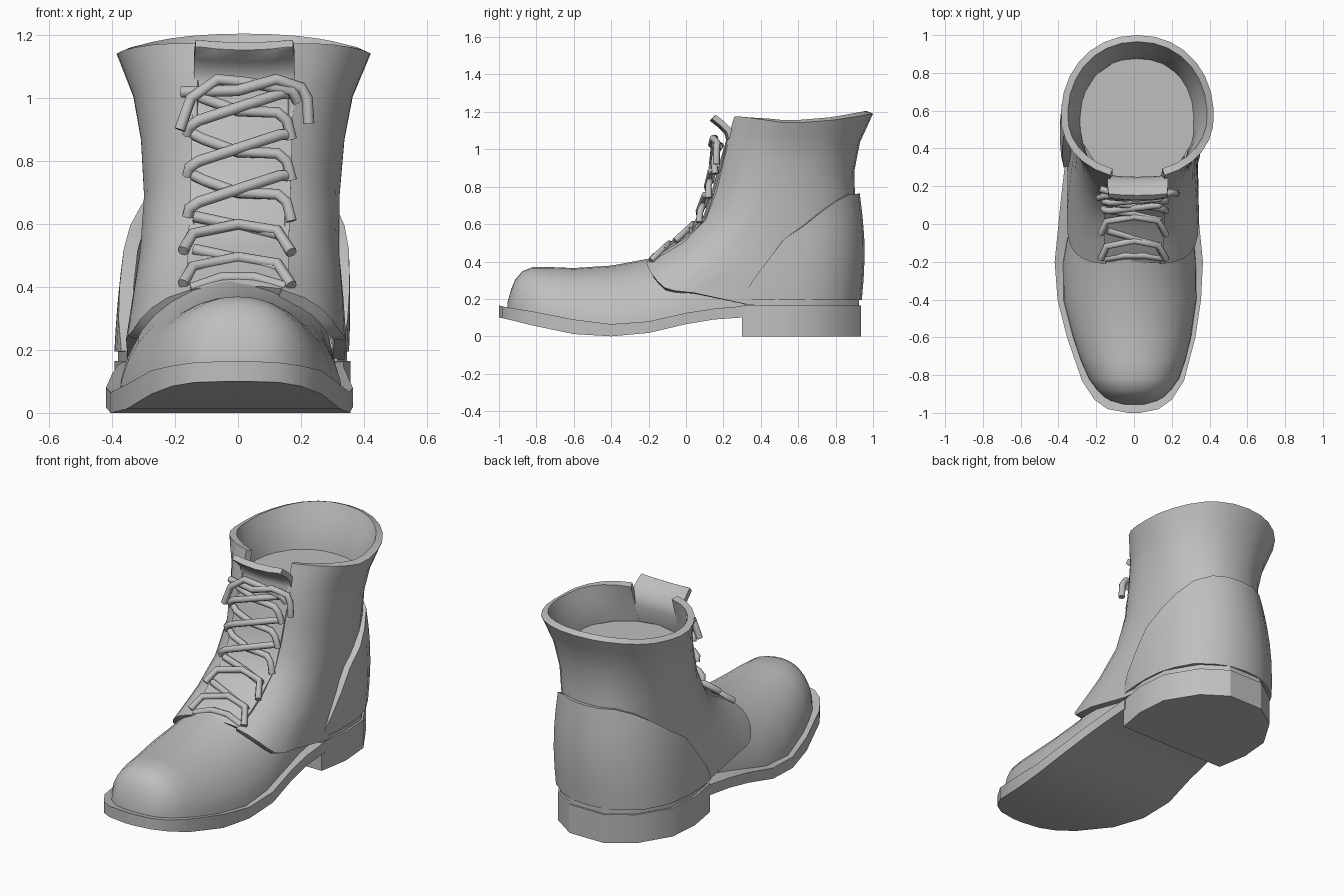
import bpy, bmesh, math
from math import sin, cos, pi, radians

if "Cube" in bpy.data.objects:
    bpy.data.objects.remove(bpy.data.objects["Cube"])

leather = bpy.data.materials.new("plain_grey")
leather.diffuse_color = (0.52, 0.52, 0.52, 1)
leather.use_nodes = True
leather.node_tree.nodes["Principled BSDF"].inputs["Base Color"].default_value = leather.diffuse_color


def interp(table, v):
    """Piecewise-linear lookup; rows are (key, value, value...)."""
    if v <= table[0][0]:
        return table[0][1:]
    for a, b in zip(table, table[1:]):
        if v <= b[0]:
            k = (v - a[0]) / (b[0] - a[0])
            return tuple(p + (q - p) * k for p, q in zip(a[1:], b[1:]))
    return table[-1][1:]


def spow(v, e):
    return math.copysign(abs(v) ** e, v)


def finish(ob, angle):
    ob.data.materials.append(leather)
    bpy.context.view_layer.objects.active = ob
    ob.select_set(True)
    for m in list(ob.modifiers):
        bpy.ops.object.modifier_apply(modifier=m.name)
    bpy.ops.object.shade_smooth_by_angle(angle=radians(angle))
    ob.select_set(False)


def loft(name, rows, closed=True, thick=0, angle=40):
    """Skin rows of points; closed rows are capped, open ones get thickness."""
    bm = bmesh.new()
    g = [[bm.verts.new(p) for p in r] for r in rows]
    n = len(g[0])
    for a, b in zip(g, g[1:]):
        for i in range(n if closed else n - 1):
            j = (i + 1) % n
            bm.faces.new((a[i], a[j], b[j], b[i]))
    if closed:
        bm.faces.new(g[0])
        bm.faces.new(g[-1])
        bmesh.ops.recalc_face_normals(bm, faces=bm.faces)
    me = bpy.data.meshes.new(name)
    bm.to_mesh(me)
    bm.free()
    ob = bpy.data.objects.new(name, me)
    bpy.context.collection.objects.link(ob)
    if thick:
        m = ob.modifiers.new("thickness", 'SOLIDIFY')
        m.thickness, m.offset = thick, -1
    finish(ob, angle)
    return ob


# Sole: y, left x, right x, bottom z, top z
sole = [(-1.0, -.03, .03, .10, .165), (-.98, -.14, .13, .097, .16), (-.93, -.21, .2, .085, .15),
        (-.83, -.275, .265, .06, .135), (-.6, -.355, .325, .012, .09), (-.4, -.405, .355, .0, .065),
        (-.2, -.42, .365, .018, .08), (0, -.40, .345, .065, .125), (.15, -.385, .335, .09, .148),
        (.32, -.365, .335, .102, .163)]
loft("sole", [[(l, y, b), (r, y, b), (r, y, t), (l, y, t)] for y, l, r, b, t in sole], angle=30)

# Heel block and the thin seat above it
half = [(.345, .3), (.375, .48), (.36, .66), (.25, .84), (.11, .935)]
heel = half + [(-x, y) for x, y in reversed(half)]


def heel_slab(name, k, z0, z1):
    loft(name, [[(-.018 + x * k, .6 + (y - .6) * k, z) for x, y in heel] for z in (z0, z1)], angle=30)


heel_slab("heel", 1, 0, .165)
heel_slab("heel_seat", .97, .16, .205)

# Vamp and toe: y, centre x, half width, base z, top z, roundness
vamp = [(-.955, 0, .06, .13, .18, .9), (-.935, 0, .125, .125, .25, .9), (-.915, 0, .16, .12, .3, .9),
        (-.875, 0, .2, .11, .348, .9), (-.82, 0, .24, .10, .37, .92), (-.72, -.005, .28, .08, .37, .95),
        (-.6, -.01, .315, .06, .365, .98), (-.4, -.022, .355, .04, .378, 1.03),
        (-.2, -.024, .355, .04, .415, 1.05), (-.1, -.02, .342, .06, .45, 1.05),
        (0, -.012, .325, .09, .485, 1), (.15, 0, .29, .12, .53, 1), (.5, 0, .26, .13, .5, 1)]
loft("vamp", [[(c + w * spow(cos(a), e), y, b + (t - b) * spow(sin(a), e))
               for a in (pi * i / 16 for i in range(17))] for y, c, w, b, t, e in vamp], angle=50)

# Shaft with lacing gap: t, front y, mid y, back y, half width, centre x, front and back roundness
rings = [(0, -.215, .08, .9, .35, -.006, .52, .75), (.15, -.02, .2, .905, .335, 0, .68, .78),
         (.3, .085, .33, .905, .318, .005, .8, .8), (.5, .135, .45, .905, .312, .012, .85, .85),
         (.7, .17, .5, .9, .325, .015, .88, .88), (.85, .2, .54, .93, .35, .016, .9, .9),
         (1, .24, .57, 1.0, .405, .018, .95, .95)]
flap_edge = [(-.22, .41), (-.195, .35), (-.13, .265), (0, .225), (.1, .245), (.2, .245), (.27, .22), (.3, .17)]
rim_edge = [(.25, 1.175), (.3, 1.175), (.55, 1.138), (.8, 1.157), (1, 1.19)]
COLS, GAP = 26, .145


def ring(t):
    f, m, b, w, c, e0, e1 = interp(rings, t)
    a0 = math.asin((GAP / w) ** (1 / e0))
    pts = []
    for i in range(COLS + 1):
        a = a0 + (2 * pi - 2 * a0) * i / COLS
        e, reach = (e0, m - f) if cos(a) > 0 else (e1, b - m)
        pts.append((c + w * spow(sin(a), e), m - reach * spow(cos(a), e)))
    return pts


low = [interp(flap_edge, p[1])[0] for p in ring(0)]
high = [interp(rim_edge, p[1])[0] for p in ring(1)]
loft("shaft", [[(x, y, low[i] + (high[i] - low[i]) * t) for i, (x, y) in enumerate(ring(t))]
               for t in (0, .07, .15, .22, .3, .4, .5, .6, .7, .78, .85, .93, 1)],
     closed=False, thick=.038, angle=50)

# Inner floor of the shaft
loft("insole_floor", [[(.018 + .313 * cos(2 * pi * i / 16), .555 + .33 * sin(2 * pi * i / 16), z)
                       for i in range(16)] for z in (.94, .955)])

# Heel counter wrapped round the back
counter_top = [(.3, .205), (.36, .3), (.53, .52), (.7, .65), (.87, .76), (1, .765)]
outline = [(.352, .3), (.366, .36), (.372, .44), (.373, .53), (.363, .63), (.335, .72),
           (.28, .82), (.19, .89), (.1, .93), (0, .94)]
outline += [(-x, y) for x, y in reversed(outline[:-1])]
rows = []
for k in range(6):
    row = []
    for x, y in outline:
        z = .195 + (interp(counter_top, y)[0] - .195) * k / 5
        h = (z - .195) / .56
        row.append((-.02 + .025 * h + x * (1 - .12 * h * h), y + .02 * sin(pi * h) * (y > .6) - .01 * h, z))
    rows.append(row)
loft("heel_counter", rows, closed=False, thick=.045, angle=50)

# Tongue: y, z, half width, centre x
tongue = [(-.21, .405, .15, 0), (-.12, .47, .16, 0), (-.015, .535, .16, 0), (.09, .63, .16, .005),
          (.145, .8, .16, .01), (.185, .95, .16, .015), (.215, 1.05, .16, .02), (.205, 1.085, .16, .02),
          (.175, 1.115, .16, .02), (.13, 1.15, .155, .02), (.127, 1.153, .14, .02)]
rows = []
for i, (y, z, w, c) in enumerate(tongue):
    p, q = tongue[max(i - 1, 0)], tongue[min(i + 1, len(tongue) - 1)]
    dy, dz = q[0] - p[0], q[1] - p[1]
    d = math.hypot(dy, dz)
    ny, nz = dz / d, -dy / d        # inward normal
    prof = [(s, .015 * s * s) for s in (-1, -.6, 0, .6, 1)] + [(s, .035 + .01 * s * s) for s in (1, .6, 0, -.6, -1)]
    rows.append([(c + w * s, y + ny * o, z + nz * o) for s, o in prof])
loft("tongue", rows, angle=45)

# Laces: round tubes lying just in front of the lacing gap
lace_y = [(.36, -.21), (.42, -.18), (.5, -.07), (.6, .05), (.7, .095), (.8, .125), (.93, .155), (1.06, .17)]


def lace(name, pts):
    """Points are (x, z, extra forward offset)."""
    cu = bpy.data.curves.new(name, 'CURVE')
    cu.dimensions = '3D'
    cu.bevel_depth, cu.bevel_resolution, cu.use_fill_caps = .018, 2, True
    s = cu.splines.new('POLY')
    s.points.add(len(pts) - 1)
    for pt, (x, z, o) in zip(s.points, pts):
        pt.co = (x, interp(lace_y, z)[0] - o, z, 1)
    tmp = bpy.data.objects.new(name, cu)
    bpy.context.collection.objects.link(tmp)
    me = bpy.data.meshes.new_from_object(tmp.evaluated_get(bpy.context.evaluated_depsgraph_get()))
    bpy.data.objects.remove(tmp)
    ob = bpy.data.objects.new(name, me)
    bpy.context.collection.objects.link(ob)
    me.materials.clear()
    finish(ob, 65)


# Upper crossings repeat; the lower two sit flatter over the instep
for i, z in enumerate((.625, .755, .885)):
    lace(f"lace_rising_{i + 1}", [(-.16, z, -.02), (-.155, z + .025, .0), (-.125, z + .045, .012),
                                  (.135, z + .13, .012), (.165, z + .13, -.02)])
    lace(f"lace_falling_{i + 1}", [(-.14, z + .13, -.015), (-.11, z + .115, .0), (0, z + .075, -.002),
                                   (.125, z + .07, .005), (.155, z + .045, .005), (.17, z - .015, -.015)])
for i, z in enumerate((.41, .515)):
    lace(f"lace_instep_bar_{i + 1}", [(-.175, z, 0), (-.145, z + .055, .0), (0, z + .085, .012),
                                      (.125, z + .065, .008), (.17, z - .005, 0)])
    lace(f"lace_instep_cross_{i + 1}", [(-.14, z + .11, -.01), (0, z + .08, -.01), (.14, z + .05, -.01)])
lace("lace_bottom", [(-.15, .395, -.01), (-.05, .43, 0), (.05, .43, 0), (.15, .40, -.01)])
lace("lace_top_left", [(-.185, .9, .01), (-.15, 1.0, .015), (-.065, 1.06, .015), (.03, 1.05, .015),
                       (.17, 1.025, .01), (.19, .99, -.01)])
lace("lace_top_right", [(-.18, 1.02, -.02), (0, 1.025, .03), (.12, 1.06, .025), (.2, 1.035, 0),
                        (.22, 1.0, 0), (.225, .92, -.01)])
